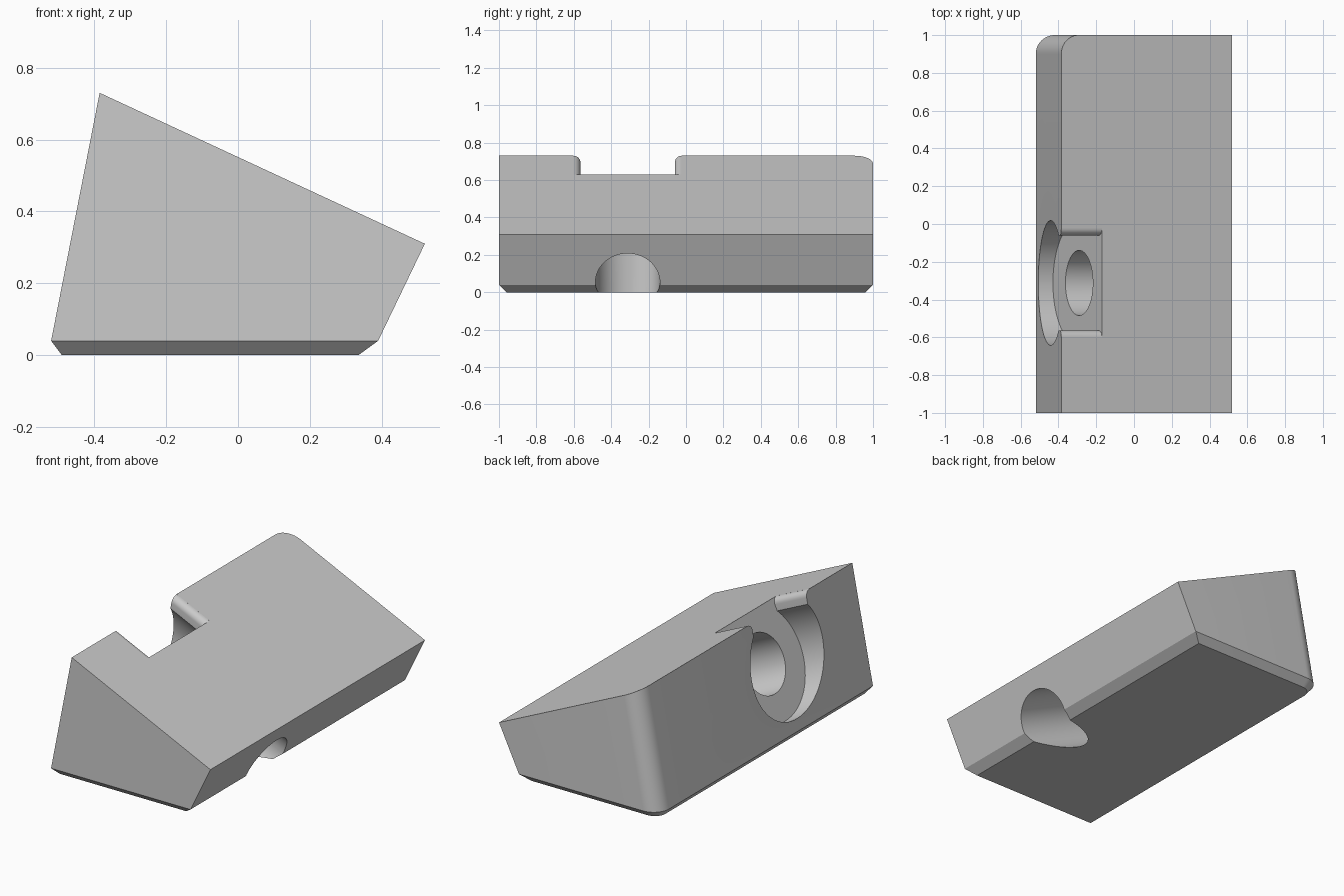
import bpy, bmesh, math
from mathutils import Vector, Matrix

if "Cube" in bpy.data.objects:
    bpy.data.objects.remove(bpy.data.objects["Cube"])

STEPS = 12
SLOPE = 0.464                      # fall of the top face along x
grey = bpy.data.materials.new("plain_grey")
grey.diffuse_color = (0.6, 0.6, 0.6, 1)
grey.use_nodes = True
grey.node_tree.nodes["Principled BSDF"].inputs["Base Color"].default_value = grey.diffuse_color


def make_object(name, bm):
    bmesh.ops.recalc_face_normals(bm, faces=bm.faces)
    mesh = bpy.data.meshes.new(name)
    bm.to_mesh(mesh)
    bm.free()
    mesh.materials.append(grey)
    obj = bpy.data.objects.new(name, mesh)
    bpy.context.collection.objects.link(obj)
    return obj


def loft(name, rings):
    """Join equal rings of points and cap both ends."""
    bm = bmesh.new()
    loops = [[bm.verts.new(p) for p in ring] for ring in rings]
    for a, b in zip(loops, loops[1:]):
        for i in range(len(a)):
            j = (i + 1) % len(a)
            bm.faces.new((a[i], a[j], b[j], b[i]))
    bm.faces.new(loops[0])
    bm.faces.new(loops[-1])
    return make_object(name, bm)


def outline(xl, xr, y, r, z):
    """Rectangle in plan with its back left corner rounded."""
    pts = [(xl, -y, z), (xr, -y, z), (xr, y, z)]
    for i in range(STEPS + 1):
        a = math.pi / 2 * i / STEPS
        pts.append((xl + r - r * math.sin(a), y - r + r * math.cos(a), z))
    return pts


# Wedge body: chamfered foot, leaning sides, sloping top
foot = outline(-0.49, 0.335, 0.96, 0.07, 0)
waist = outline(-0.52, 0.39, 1.0, 0.10, 0.04)
crown = []
for i, (x, y, z) in enumerate(waist):
    if i in (1, 2):
        crown.append((0.52, y, 0.31))
    else:
        s = 1 - 0.617 * (x + 0.52)
        crown.append((x + 0.135 * s, y, z + 0.69 * s))
body = loft("wedge_block", [foot, waist, crown])

# Bore frame: axis runs parallel to the sloping top
d = Vector((1, 0, -SLOPE)).normalized()
u = Vector((SLOPE, 0, 1)).normalized()
side = Vector((0, 1, 0))
centre = Vector((-0.17, -0.312, 0.63)) - u * 0.286


def section(points, t):
    return [centre + d * t + side * p + u * h for p, h in points]


# Round pocket with a narrower neck flaring out at the top face
R, NECK, FIL, TOP = 0.33, 0.252, 0.037, 0.286
start = math.asin(NECK / R)
half = [(R * math.sin(a), R * math.cos(a)) for a in
        (math.pi + (start - math.pi) * i / 36 for i in range(37))]
for i in range(9):
    a = math.pi / 2 * i / 8
    half.append((NECK + FIL * (1 - math.cos(a)), TOP - FIL + FIL * math.sin(a)))
half.append((NECK + FIL, 0.5))
pocket_shape = half + [(-p, h) for p, h in reversed(half[1:])]
pocket = loft("pocket_cutter", [section(pocket_shape, -0.8), section(pocket_shape, 0)])

# Through hole
circle = [(0.1725 * math.cos(2 * math.pi * i / 64), 0.1725 * math.sin(2 * math.pi * i / 64))
          for i in range(64)]
hole = loft("hole_cutter", [section(circle, -0.5), section(circle, 1.5)])

# Cut the body and drop the cutters
bpy.context.view_layer.objects.active = body
for cutter in (pocket, hole):
    mod = body.modifiers.new(cutter.name, 'BOOLEAN')
    mod.operation = 'DIFFERENCE'
    mod.solver = 'EXACT'
    mod.object = cutter
    bpy.ops.object.modifier_apply(modifier=mod.name)
    bpy.data.objects.remove(cutter)

bpy.ops.object.select_all(action='DESELECT')
body.select_set(True)
bpy.ops.object.shade_smooth_by_angle(angle=math.radians(25))
